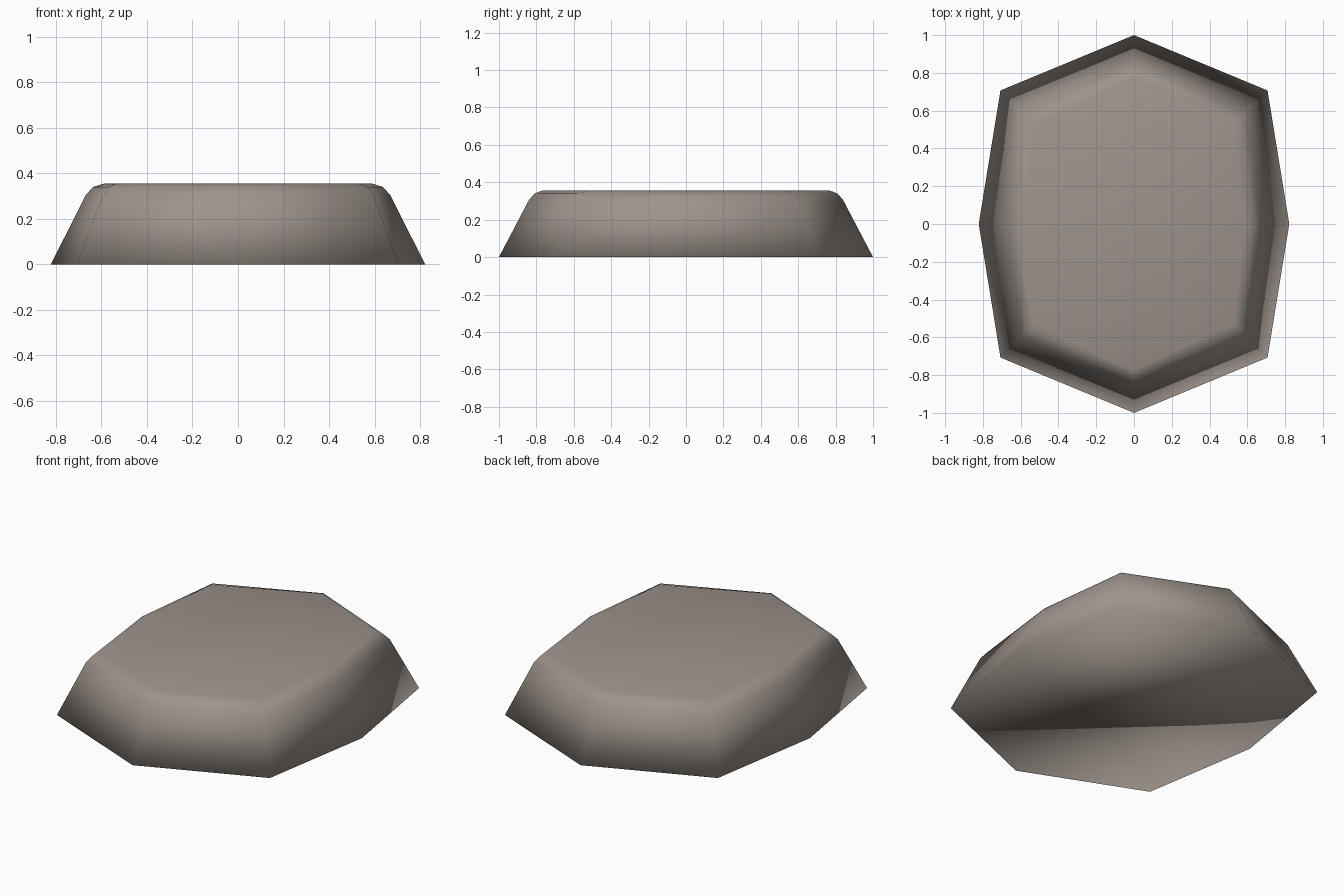
import bpy, bmesh

if "Cube" in bpy.data.objects:
    bpy.data.objects.remove(bpy.data.objects["Cube"])

# Ring sizes: height, reach along y, diagonal corner, reach along x
RINGS = [
    (0.0, 1.0, 0.707, 0.822),
    (0.305, 0.84, 0.593, 0.668),
    (0.34, 0.81, 0.567, 0.636),
    (0.355, 0.77, 0.53, 0.587),
]


def outline(z, a, d, c):
    """Eight-sided outline, counter-clockwise seen from above."""
    return [(c, 0, z), (d, d, z), (0, a, z), (-d, d, z),
            (-c, 0, z), (-d, -d, z), (0, -a, z), (d, -d, z)]


# Stone slab: stacked outlines joined by walls, closed top and bottom
bm = bmesh.new()
rings = [[bm.verts.new(p) for p in outline(*r)] for r in RINGS]
for lo, hi in zip(rings, rings[1:]):
    for i in range(8):
        j = (i + 1) % 8
        bm.faces.new((lo[i], lo[j], hi[j], hi[i]))
bm.faces.new(rings[-1])
bm.faces.new(rings[0][::-1])
for f in bm.faces:
    f.smooth = True

mesh = bpy.data.meshes.new("stone_slab")
bm.to_mesh(mesh)
bm.free()
stone = bpy.data.objects.new("stone_slab", mesh)
bpy.context.collection.objects.link(stone)

# Warm grey stone colour
mat = bpy.data.materials.new("warm grey stone")
mat.diffuse_color = (0.34, 0.295, 0.262, 1)
mat.use_nodes = True
mat.node_tree.nodes["Principled BSDF"].inputs["Base Color"].default_value = mat.diffuse_color
mesh.materials.append(mat)
